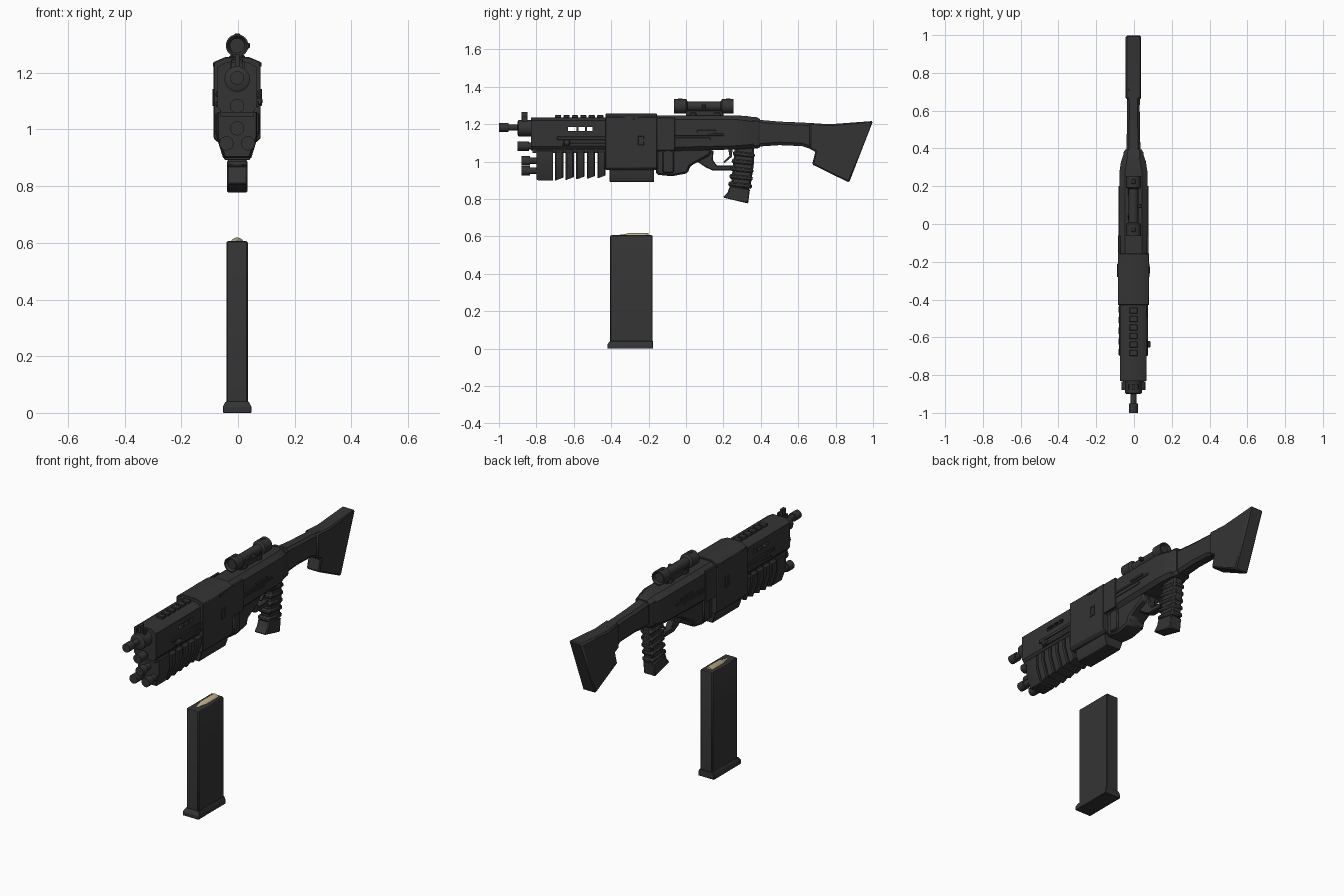
import bpy, bmesh, math

CX = -0.003  # centre plane of the model


def mat(name, c):
    m = bpy.data.materials.new(name)
    m.diffuse_color = (*c, 1)
    return m


GUN = mat("charcoal", (0.034, 0.034, 0.034))
BRASS = mat("pale_brass", (0.48, 0.41, 0.24))


def loft(name, rings, m=GUN, bevel=0.0):
    """Skin a list of equal-length point rings, capped at both ends."""
    bm = bmesh.new()
    vs = [[bm.verts.new((p[0] + CX, p[1], p[2])) for p in r] for r in rings]
    n = len(vs[0])
    for a, b in zip(vs, vs[1:]):
        for i in range(n):
            bm.faces.new((a[i], a[(i + 1) % n], b[(i + 1) % n], b[i]))
    bm.faces.new(vs[0])
    bm.faces.new(vs[-1])
    bmesh.ops.recalc_face_normals(bm, faces=bm.faces)
    me = bpy.data.meshes.new(name)
    bm.to_mesh(me)
    bm.free()
    me.materials.append(m)
    for p in me.polygons:
        p.use_smooth = True
    me.set_sharp_from_angle(angle=math.radians(32))
    ob = bpy.data.objects.new(name, me)
    bpy.context.collection.objects.link(ob)
    if bevel:
        b = ob.modifiers.new("bevel", 'BEVEL')
        b.width, b.segments, b.limit_method = bevel, 1, 'ANGLE'
    return ob


def plate(name, pts, w, bevel=0.0, m=GUN):
    """Side profile (y, z) extruded to half width w."""
    return loft(name, [[(x, y, z) for y, z in pts] for x in (-w, w)], m, bevel)


def box(name, x0, x1, y0, y1, z0, z1, bevel=0.0, m=GUN):
    return loft(name, [[(x, y0, z0), (x, y1, z0), (x, y1, z1), (x, y0, z1)]
                       for x in (x0, x1)], m, bevel)


def octo(name, secs, bevel=0.0):
    """Chamfered box lofted along y: (y, half width, top, bottom, top cx, cz, bottom cx, cz)."""
    rings = []
    for y, w, t, b, cx, cz, dx, dz in secs:
        half = [(w - cx, t), (w, t - cz), (w, b + dz), (w - dx, b)]
        rings.append([(x, y, z) for x, z in half] +
                     [(-x, y, z) for x, z in reversed(half)])
    return loft(name, rings, GUN, bevel)


def tube(name, x, z, prof, n=20, m=GUN):
    """Turned part along y from (y, radius) pairs."""
    return loft(name, [[(x + r * math.cos(2 * math.pi * i / n), y,
                         z + r * math.sin(2 * math.pi * i / n)) for i in range(n)]
                       for y, r in prof], m)


# --- barrel, sight and lower tubes
tube("barrel", 0, 1.182, [(-1, .018), (-1, .024), (-.95, .024), (-.95, .016), (-.88, .016)])
tube("barrel_collar", 0, 1.178, [(-.9, .036), (-.895, .045), (-.83, .045), (-.82, .05), (-.80, .05)])
box("front_sight", -.008, .008, -.88, -.848, 1.21, 1.265)
for s in (-1, 1):
    box("sight_guard", s * .022 - .004, s * .022 + .004, -.875, -.85, 1.2, 1.24)
tube("gas_tube", 0, 1.083, [(-.9, .018), (-.9, .025), (-.84, .025), (-.84, .018), (-.8, .018)])
for x, z in ((0, 1.004), (-.038, .951), (.038, .951)):
    tube("lower_tube", x, z, [(-.88, .018), (-.88, .025), (-.835, .025), (-.835, .018), (-.78, .018)])

# --- front housing, split around the see-through side slots
octo("housing_lower", [(y, .07, 1.165, 1.06, .001, .001, .015, .02) for y in (-.83, -.42)])
octo("housing_upper", [(y, .07, 1.237, 1.185, .03, .018, .001, .001) for y in (-.83, -.42)])
for y0, y1 in ((-.83, -.63), (-.585, -.575), (-.54, -.53), (-.5, -.42)):
    box("housing_web", -.07, .07, y0, y1, 1.164, 1.186)
for i in range(6):
    y = -.70 + i * .045
    box("top_tooth", -.021, .021, y, y + .033, 1.22, 1.249, .003)
for s in (-1, 1):
    a, b = sorted((s * .06, s * .076))
    box("side_rail_upper", a, b, -.69, -.42, 1.115, 1.135, .003)
    box("side_rail_lower", a, b, -.66, -.42, 1.08, 1.1, .003)
tube("bolt_knob", .076, 1.1, [(-.655, .01), (-.65, .0145), (-.625, .0145), (-.62, .01)], 12)

# --- foregrip: nose block, core and ribs
octo("foregrip_nose", [(-.80, .066, 1.062, .905, .005, .005, .025, .07),
                       (-.79, .07, 1.062, .9, .005, .005, .025, .07),
                       (-.712, .07, 1.062, .9, .005, .005, .025, .07)])
box("foregrip_core", -.06, .06, -.82, -.42, 1.045, 1.07)
for i in range(5):
    y = -.7 + i * .0565
    top, bot = .91 + .004 * i, .0
    octo("foregrip_rib", [(y, .073, 1.062, .9 + .003 * i, .01, .01, .028, .09),
                          (y + .006, .078, 1.062, .9 + .003 * i, .01, .01, .028, .09),
                          (y + .038, .078, 1.062, .912 + .003 * i, .01, .01, .028, .09),
                          (y + .044, .073, 1.062, .914 + .003 * i, .01, .01, .028, .09)])

# --- central receiver block and magazine well
octo("receiver_block", [(y, .083, 1.256, .955, .042, .018, .014, .014) for y in (-.43, -.155)], .003)
octo("magazine_well", [(y, .058, .97, .892, .003, .003, .014, .04) for y in (-.408, -.17)], .003)
for s in (-1, 1):
    def side(name, y0, y1, z0, z1, x=.083, d=.004):
        a, b = sorted((s * (x - .004), s * (x + d)))
        box(name, a, b, y0, y1, z0, z1, .001)
    # square latch frame on the receiver side
    side("latch_frame", -.263, -.225, 1.135, 1.143)
    side("latch_frame", -.263, -.225, 1.083, 1.091)
    side("latch_frame", -.263, -.255, 1.083, 1.143)
    side("latch_frame", -.233, -.225, 1.083, 1.143)
    side("receiver_tab", -.28, -.21, 1.222, 1.236, .083, .003)
    # long strips and panels on the rear receiver
    side("side_strip", -.155, .2, 1.138, 1.15, .075, .005)
    side("side_strip", -.155, .13, 1.115, 1.128, .075, .004)
    side("receiver_shoulder", -.155, -.06, 1.06, 1.235, .073, .008)
    side("small_lever", .06, .16, 1.155, 1.168, .075, .005)

# --- rear receiver tapering into the stock
octo("rear_receiver", [(-.16, .075, 1.247, 1.055, .03, .022, .02, .02),
                       (.27, .075, 1.247, 1.065, .03, .022, .02, .02),
                       (.33, .066, 1.243, 1.07, .03, .025, .02, .02),
                       (.37, .052, 1.236, 1.075, .025, .025, .015, .02)])
octo("stock_collar", [(.355, .054, 1.24, 1.07, .02, .02, .015, .015),
                      (.38, .052, 1.237, 1.07, .02, .02, .015, .015),
                      (.395, .043, 1.228, 1.076, .015, .015, .015, .015)])
plate("lower_housing", [(-.16, 1.07), (-.16, .93), (-.075, .922), (.01, .938), (.022, .975),
                        (.075, 1.005), (.13, 1.035), (.14, 1.07)], .055, .01)
for s in (-1, 1):
    a, b = sorted((s * .05, s * .064))
    box("housing_panel", a, b, -.125, -.065, .94, 1.06, .005)

# --- trigger guard and trigger
plate("trigger_guard", [(.05, 1.06), (.06, 1.0), (.105, .97), (.14, .953), (.27, .953),
                        (.27, .979), (.165, .979), (.143, 1.01), (.148, 1.06)], .02, .004)
plate("trigger", [(.225, 1.075), (.232, 1.03), (.2, .998), (.205, .992), (.245, 1.025),
                  (.25, 1.075)], .01)

# --- pistol grip with finger ridges and flared foot
plate("pistol_grip", [(.262, 1.08), (.365, 1.08), (.362, .98), (.342, .85), (.24, .86),
                      (.248, .95)], .03, .01)
for i in range(5):
    z = 1.045 - i * .041
    f, r = .262 - .15 * (1.06 - z), .364 - .09 * (1.06 - z)
    plate("grip_ridge", [(f - .008, z + .014), (r + .006, z), (r + .004, z - .027),
                         (f - .010, z - .013)], .036, .008)
plate("grip_foot", [(.236, .872), (.342, .853), (.332, .776), (.198, .808), (.222, .835)],
      .036, .005)

# --- shoulder stock, neck and flared butt
sec = [(.38, .037, 1.224, 1.08), (.5, .035, 1.214, 1.088), (.62, .033, 1.209, 1.083),
       (.72, .037, 1.203, 1.05)]
octo("stock_neck", [(y, w, t, b, .012, .014, .012, .016) for y, w, t, b in sec])
plate("stock_butt", [(.66, 1.206), (.77, 1.2), (1.0, 1.217), (.872, .888), (.674, .985),
                     (.692, 1.054), (.66, 1.068)], .041, .007)

# --- scope with mount and adjustment knobs
tube("scope", 0, 1.296, [(-.05, .026), (-.063, .034), (-.063, .04), (.0, .04), (.008, .026),
                         (.185, .026), (.193, .04), (.255, .04), (.255, .033), (.245, .026)], 24)
box("scope_mount", -.018, .018, .0, .2, 1.24, 1.275, .004)
for y in (.02, .15):
    box("scope_foot", -.028, .028, y, y + .035, 1.24, 1.262, .004)
box("scope_knob", .02, .046, .085, .105, 1.286, 1.306, .004)
for y in (-.03, .225):
    box("scope_tab", -.01, .01, y - .012, y + .012, 1.325, 1.338, .002)

# --- loose magazine standing on its foot
rect = lambda x, y0, y1, z: [(-x, y0, z), (x, y0, z), (x, y1, z), (-x, y1, z)]
loft("magazine_foot", [rect(.05, -.421, -.176, 0), rect(.05, -.421, -.176, .022),
                       rect(.041, -.407, -.176, .04)], GUN, .002)
loft("magazine_body", [rect(.038, -.405, -.178, .03), rect(.038, -.405, -.178, .6),
                       rect(.034, -.402, -.181, .607)], GUN, .004)
tube("cartridge", 0, .594, [(-.378, .004), (-.36, .014), (-.32, .02), (-.31, .025),
                            (-.2, .025)], 16, BRASS)
